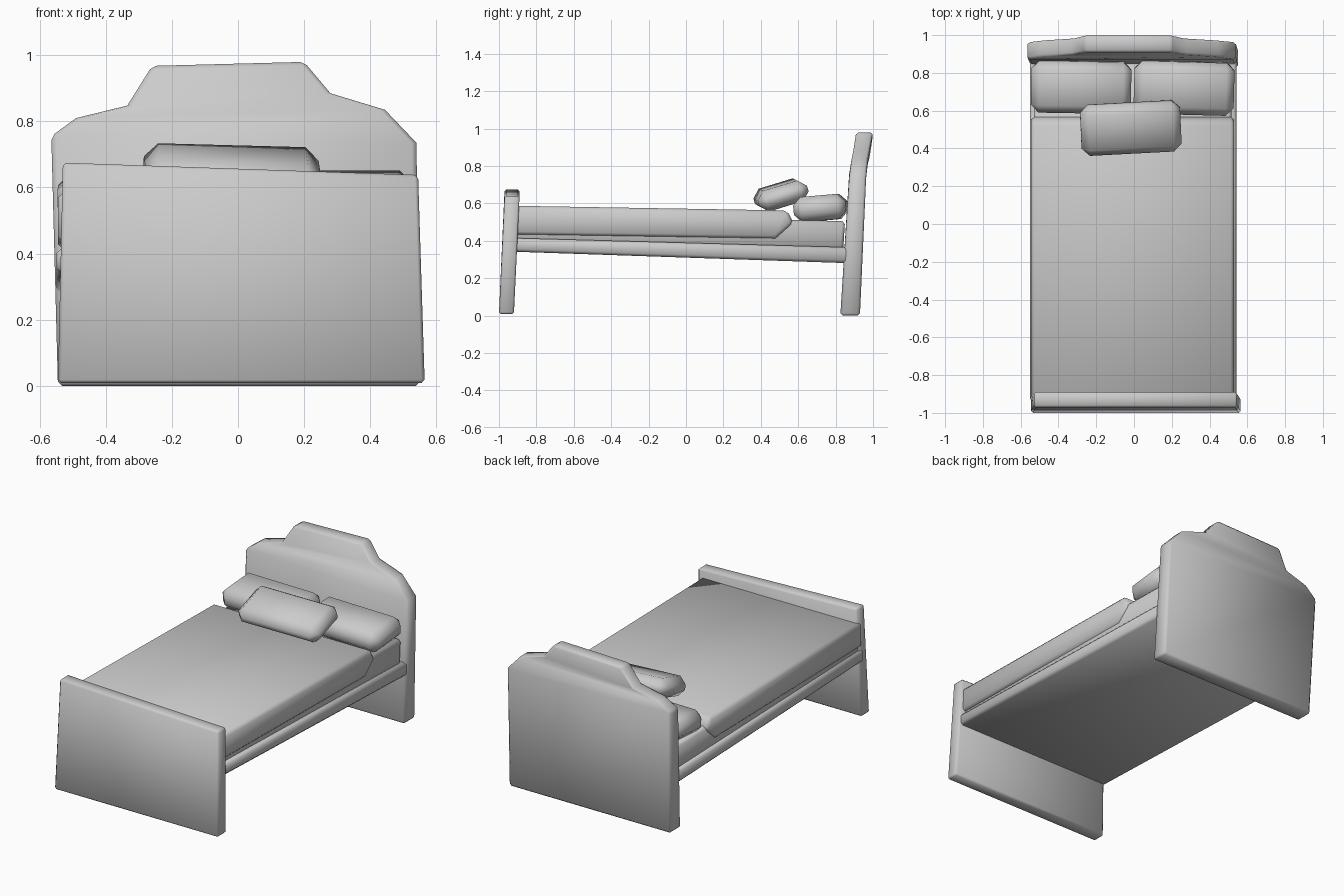
import bpy, bmesh
from math import radians

if "Cube" in bpy.data.objects:
    bpy.data.objects.remove(bpy.data.objects["Cube"])


def finish(name, bm, bevel):
    """Turn a bmesh into a bevelled, smooth-shaded object."""
    bmesh.ops.recalc_face_normals(bm, faces=bm.faces)
    mesh = bpy.data.meshes.new(name)
    bm.to_mesh(mesh)
    bm.free()
    mesh.shade_smooth()
    ob = bpy.data.objects.new(name, mesh)
    bpy.context.collection.objects.link(ob)
    mod = ob.modifiers.new("soft_edges", 'BEVEL')
    mod.width = bevel
    mod.segments = 1
    mod.limit_method = 'ANGLE'
    mod.angle_limit = radians(50)
    return ob


def loft(name, rings, bevel):
    """Skin matching closed rings of points and cap both ends."""
    bm = bmesh.new()
    loops = [[bm.verts.new(p) for p in ring] for ring in rings]
    n = len(loops[0])
    for a, b in zip(loops, loops[1:]):
        for i in range(n):
            j = (i + 1) % n
            bm.faces.new((a[i], a[j], b[j], b[i]))
    bm.faces.new(loops[0])
    bm.faces.new(loops[-1])
    return finish(name, bm, bevel)


def board(name, rows, bevel):
    """Upright board from rows of left x, left z, right x, right z, front y, back y."""
    rings = [[(xl, yf, zl), (xr, yf, zr), (xr, yb, zr), (xl, yb, zl)]
             for xl, zl, xr, zr, yf, yb in rows]
    return loft(name, rings, bevel)


def side_profile(name, profile, x0, x1, bevel):
    """Extrude a (y, z) side outline across the width."""
    return loft(name, [[(x, y, z) for y, z in profile] for x in (x0, x1)], bevel)


def pillow(name, loc, size, rot):
    """Chunky cushion with chamfered corners."""
    bm = bmesh.new()
    bmesh.ops.create_cube(bm, size=1)
    bmesh.ops.scale(bm, vec=size, verts=bm.verts)
    ob = finish(name, bm, 0.042)
    ob.location = loc
    ob.rotation_euler = [radians(a) for a in rot]
    return ob


# Leaning headboard with stepped crown
board("headboard", [
    (-0.545, 0.0, 0.55, 0.0, 0.825, 0.93),
    (-0.565, 0.755, 0.54, 0.735, 0.872, 0.963),
    (-0.49, 0.81, 0.445, 0.835, 0.885, 0.972),
    (-0.335, 0.848, 0.28, 0.885, 0.895, 0.982),
    (-0.26, 0.968, 0.20, 0.98, 0.91, 1.0),
], 0.012)

# Slanted footboard
board("footboard", [
    (-0.545, 0.008, 0.565, 0.008, -1.0, -0.92),
    (-0.53, 0.675, 0.545, 0.638, -0.97, -0.89),
], 0.01)

# Sloping bed base
side_profile("bed_base", [(-0.94, 0.342), (0.87, 0.28), (0.87, 0.365), (-0.94, 0.415)],
             -0.55, 0.542, 0.015)

# Mattress and blanket
side_profile("mattress", [(-0.93, 0.39), (0.84, 0.345), (0.85, 0.505), (-0.93, 0.54)],
             -0.53, 0.515, 0.015)
side_profile("blanket", [(-0.93, 0.432), (0.48, 0.41), (0.575, 0.495), (0.54, 0.562), (-0.93, 0.587)],
             -0.545, 0.53, 0.018)

# Pillows
pillow("left_pillow", (-0.28, 0.725, 0.575), (0.53, 0.275, 0.135), (5, 0, -1))
pillow("right_pillow", (0.265, 0.72, 0.575), (0.53, 0.28, 0.135), (5, 0, -1.5))
pillow("front_pillow", (-0.017, 0.508, 0.645), (0.53, 0.275, 0.115), (17, 1.5, 3))
